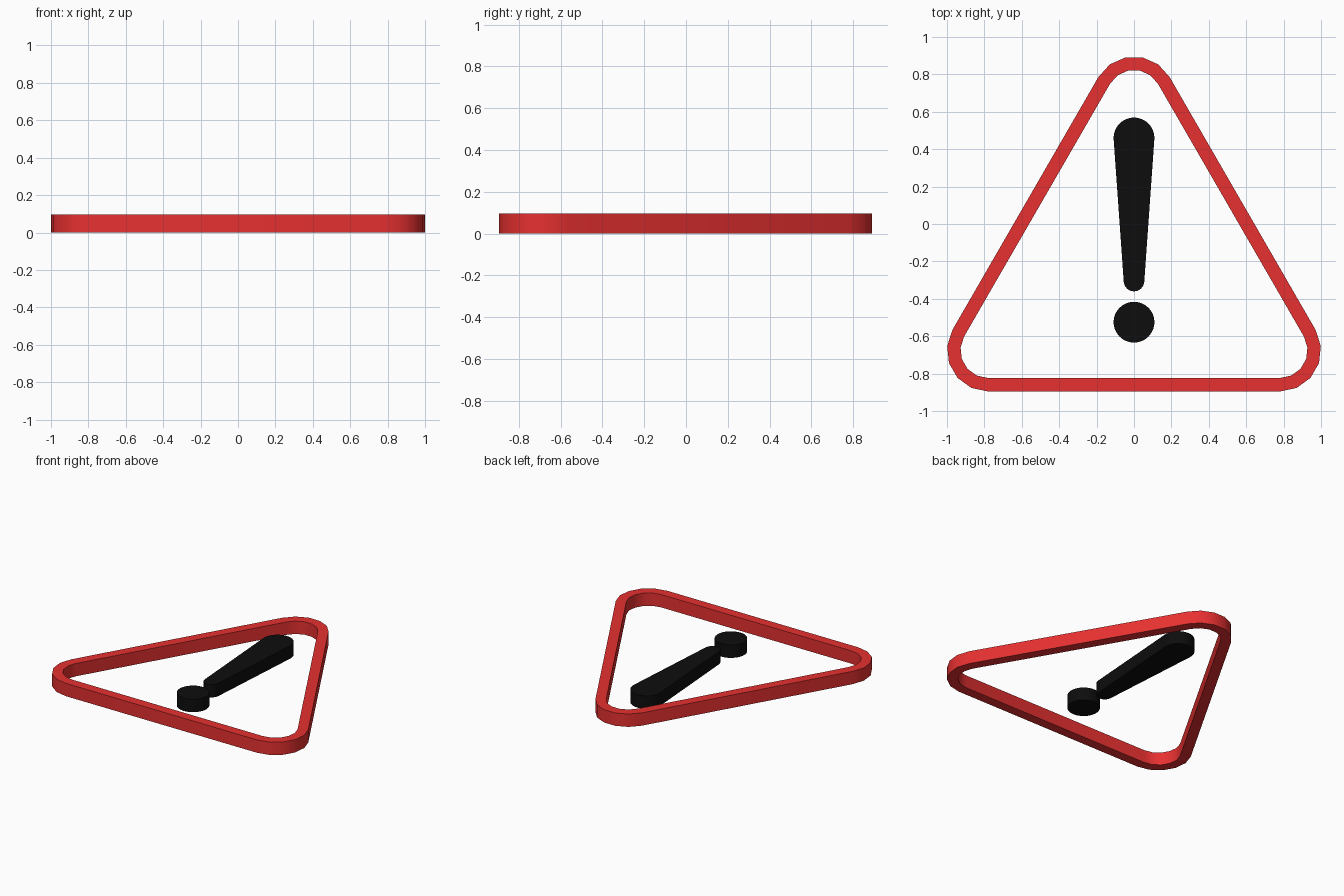
import bpy, bmesh
from math import sin, cos, radians, sqrt

if "Cube" in bpy.data.objects:
    bpy.data.objects.remove(bpy.data.objects["Cube"])

HEIGHT = 0.095


def material(name, color):
    m = bpy.data.materials.new(name)
    m.diffuse_color = (*color, 1)
    m.use_nodes = True
    m.node_tree.nodes["Principled BSDF"].inputs["Base Color"].default_value = m.diffuse_color
    return m


def arc(cx, cy, r, start, end, steps):
    angles = [radians(start + (end - start) * i / steps) for i in range(steps + 1)]
    return [(cx + r * cos(a), cy + r * sin(a)) for a in angles]


def finish(name, bm, mat):
    bmesh.ops.recalc_face_normals(bm, faces=bm.faces)
    mesh = bpy.data.meshes.new(name)
    bm.to_mesh(mesh)
    bm.free()
    obj = bpy.data.objects.new(name, mesh)
    bpy.context.collection.objects.link(obj)
    mesh.materials.append(mat)
    bpy.ops.object.select_all(action='DESELECT')
    obj.select_set(True)
    bpy.context.view_layer.objects.active = obj
    bpy.ops.object.shade_smooth_by_angle(angle=radians(30))
    return obj


def plate(name, outline, mat):
    """Extrude a closed outline upwards from the ground."""
    bm = bmesh.new()
    face = bm.faces.new([bm.verts.new((x, y, 0)) for x, y in outline])
    ext = bmesh.ops.extrude_face_region(bm, geom=[face], use_keep_orig=True)
    verts = [g for g in ext['geom'] if isinstance(g, bmesh.types.BMVert)]
    bmesh.ops.translate(bm, verts=verts, vec=(0, 0, HEIGHT))
    return finish(name, bm, mat)


def frame(name, outer, inner, mat):
    """Join two matching outlines into a solid ring."""
    bm = bmesh.new()
    loops = [[bm.verts.new((x, y, z)) for x, y in pts]
             for pts, z in ((outer, 0), (outer, HEIGHT), (inner, HEIGHT), (inner, 0))]
    n = len(outer)
    for k in range(4):
        a, b = loops[k], loops[(k + 1) % 4]
        for i in range(n):
            j = (i + 1) % n
            bm.faces.new((a[i], a[j], b[j], b[i]))
    return finish(name, bm, mat)


red = material("red", (0.8, 0.03, 0.03))
black = material("black", (0.004, 0.004, 0.004))

# Rounded triangular border
R, WIDTH = 0.22, 0.072
half = 1 - R
rise = half * sqrt(3) / 2
corners = [(half, -rise, -90), (0, rise, 30), (-half, -rise, 150)]


def triangle(r):
    return [p for x, y, a in corners for p in arc(x, y, r, a, a + 120, 5)]


frame("triangle_border", triangle(R), triangle(R - WIDTH), red)

# Tapered stroke of the warning mark, round at both ends
stroke = arc(0, 0.46, 0.109, -4, 184, 24) + arc(0, -0.305, 0.055, 184, 356, 16)
plate("warning_stroke", stroke, black)

# Round dot of the warning mark
plate("warning_dot", arc(0, -0.525, 0.109, 0, 360 - 360 / 48, 47), black)
